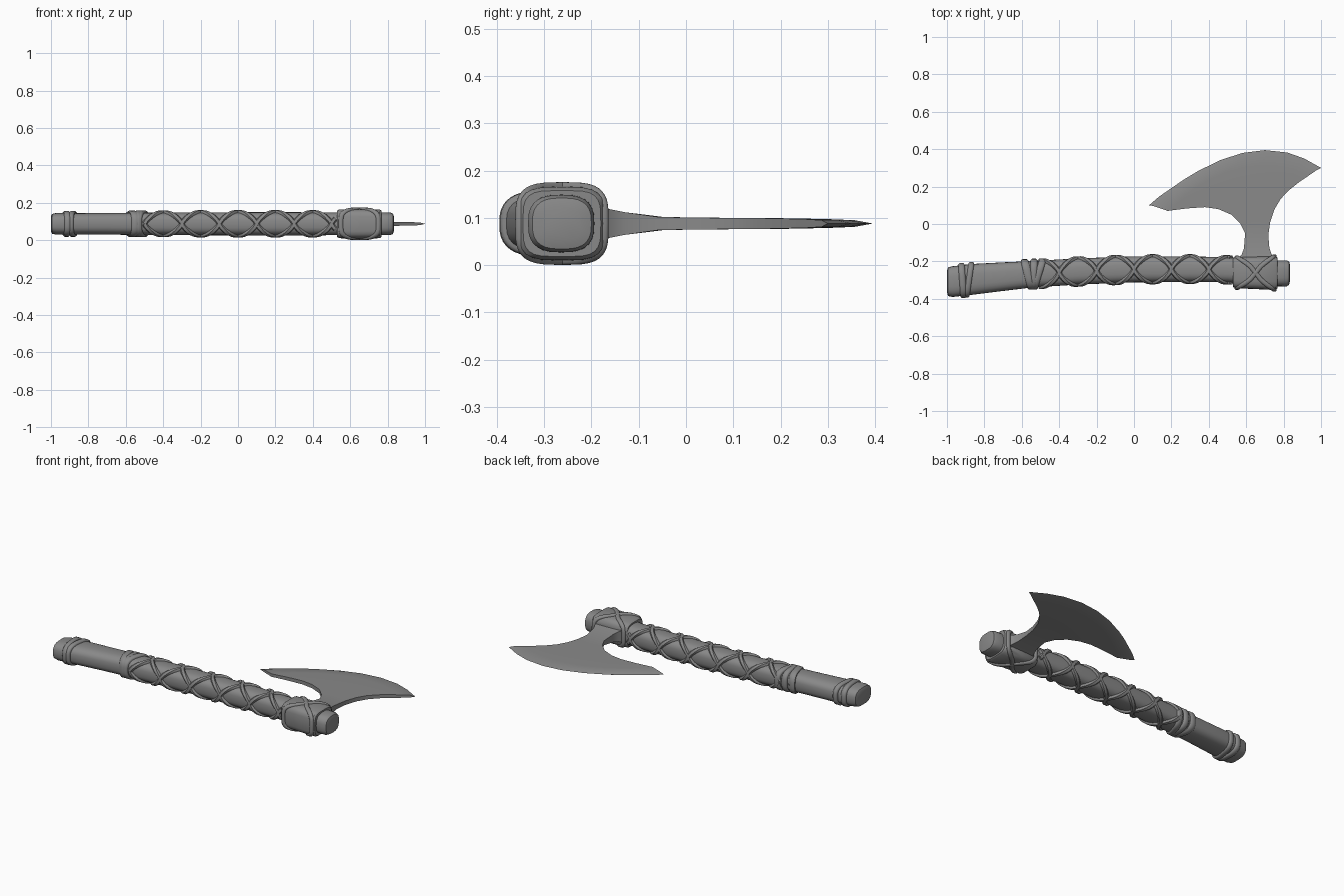
import bpy, bmesh, math
from mathutils import Vector

if "Cube" in bpy.data.objects:
    bpy.data.objects.remove(bpy.data.objects["Cube"])

ZC = 0.088
steel = bpy.data.materials.new("plain grey")
steel.diffuse_color = (0.25, 0.25, 0.25, 1)
steel.use_nodes = True
steel.node_tree.nodes["Principled BSDF"].inputs["Base Color"].default_value = steel.diffuse_color

# handle stations: x, y low, y high, half height
BODY = [(-1.0, -.365, -.25, .04), (-.994, -.385, -.232, .053), (-.97, -.39, -.226, .058),
        (-.87, -.379, -.214, .058), (-.7, -.358, -.205, .058), (-.55, -.34, -.198, .059),
        (-.3, -.324, -.184, .061), (0, -.312, -.173, .062), (.3, -.309, -.173, .062),
        (.5, -.312, -.178, .061), (.77, -.333, -.194, .061), (.815, -.334, -.194, .06),
        (.829, -.325, -.2, .054), (.834, -.305, -.22, .036)]
SOCKET = [(.53, -.336, -.185, .07), (.54, -.343, -.178, .077), (.65, -.348, -.174, .079),
          (.757, -.353, -.172, .077), (.767, -.345, -.18, .07)]


def surf(table, x, a, off=0.0, n=2.8):
    """Point on a rounded-square section of a lofted table."""
    x = min(max(x, table[0][0]), table[-1][0])
    for p, q in zip(table, table[1:]):
        if x <= q[0]:
            t = (x - p[0]) / (q[0] - p[0])
            lo, hi, hz = (p[i] + (q[i] - p[i]) * t for i in (1, 2, 3))
            break
    c, s = math.cos(a), math.sin(a)
    y = math.copysign(abs(c) ** (2 / n), c) * ((hi - lo) / 2 + off)
    z = math.copysign(abs(s) ** (2 / n), s) * (hz + off)
    return Vector((x, (lo + hi) / 2 + y, ZC + z))


def finish(name, bm, angle=40):
    bmesh.ops.recalc_face_normals(bm, faces=bm.faces)
    me = bpy.data.meshes.new(name)
    bm.to_mesh(me)
    bm.free()
    ob = bpy.data.objects.new(name, me)
    bpy.context.collection.objects.link(ob)
    me.materials.append(steel)
    bpy.ops.object.select_all(action='DESELECT')
    ob.select_set(True)
    bpy.context.view_layer.objects.active = ob
    bpy.ops.object.shade_smooth_by_angle(angle=math.radians(angle))


def bridge(bm, rings, closed):
    """Skin rings of vertices; cap the ends unless closed."""
    k = len(rings[0])
    pairs = list(zip(rings, rings[1:])) + ([(rings[-1], rings[0])] if closed else [])
    for r, q in pairs:
        for i in range(k):
            j = (i + 1) % k
            bm.faces.new((r[i], r[j], q[j], q[i]))
    if not closed:
        bm.faces.new(rings[0])
        bm.faces.new(rings[-1])


def loft(name, table, sides, n):
    bm = bmesh.new()
    rings = [[bm.verts.new(surf(table, st[0], 2 * math.pi * i / sides, 0, n))
              for i in range(sides)] for st in table]
    bridge(bm, rings, False)
    finish(name, bm)


def strap(name, table, path, count, closed, w, h, n=2.8):
    """Flat rounded band laid on the surface along path(t) -> (x, angle)."""
    bm = bmesh.new()
    pts = []
    for i in range(count):
        x, a = path(i / (count if closed else count - 1))
        p = surf(table, x, a, 0, n)
        nrm = (surf(table, x, a + .04, 0, n) - surf(table, x, a - .04, 0, n)).cross(Vector((1, 0, 0)))
        pts.append((p, -nrm.normalized() if nrm.dot(p - surf(table, x, a, -.02, n)) < 0 else nrm.normalized()))
    rings = []
    for i, (p, nrm) in enumerate(pts):
        nxt = pts[(i + 1) % count if closed else min(i + 1, count - 1)][0]
        prv = pts[i - 1 if closed or i else 0][0]
        side = (nxt - prv).cross(nrm).normalized()
        prof = [(-1, -.5), (-1, .4), (-.6, .95), (.6, .95), (1, .4), (1, -.5)]
        rings.append([bm.verts.new(p + side * w * u + nrm * h * v) for u, v in prof])
    bridge(bm, rings, closed)
    finish(name, bm, 50)


def band(name, table, x, slant, w, h, n=2.8):
    """Closed ring, leaning by slant from front to back."""
    strap(name, table, lambda t: (x + slant * math.copysign(abs(math.cos(2 * math.pi * t)) ** .7,
          math.cos(2 * math.pi * t)), 2 * math.pi * t), 40, True, w, h, n)


# handle and head socket
loft("handle", BODY, 28, 2.8)
loft("head_socket", SOCKET, 24, 4)

# criss-cross grip lacing: two strands each way
for k, (hand, start) in enumerate([(1, 0), (1, math.pi), (-1, 0), (-1, math.pi)]):
    strap("grip_lace_%d" % k, BODY,
          lambda t: (-.5 + 1.02 * t, start + hand * 2 * math.pi * 1.02 * t / .4),
          110, False, .013, .012)

# bands at the butt and at the start of the lacing
for k, (x, s, w) in enumerate([(-.917, -.006, .017), (-.882, .012, .015),
                               (-.567, -.018, .02), (-.51, .022, .018), (-.535, 0, .018)]):
    band("handle_band_%d" % k, BODY, x, s, w, .012)

# crossed straps over the socket
for s in (-1, 1):
    band("socket_strap_%d" % (s + 1), SOCKET, .65, s * .1, .012, .009, 4)

# blade: rows from neck to cutting edge, left and right outline with arch
LEFT = [(.55, -.19), (.575, -.165), (.588, -.13), (.594, -.05), (.57, .0), (.52, .05),
        (.45, .08), (.38, .09), (.28, .083), (.18, .07), (.105, .096)]
RIGHT = [(.76, -.19), (.737, -.165), (.724, -.13), (.718, -.06), (.728, .01), (.752, .08),
         (.785, .135), (.83, .182), (.88, .222), (.93, .256), (.975, .287)]
ARCH = [0, 0, 0, .005, .02, .04, .06, .08, .105, .13, .15]
HALF = [.036, .031, .024, .014, .0125, .012, .0115, .011, .01, .009, .007]
EDGE = [(.08, .10), (.135, .147), (.2, .192), (.27, .24), (.34, .282), (.46, .341), (.58, .38),
        (.7, .395), (.82, .382), (.91, .35), (1.0, .30)]
COLS = len(EDGE)
bm = bmesh.new()
sheets = []
for sgn in (1, -1):
    rows = []
    for (lx, ly), (rx, ry), arch, half in zip(LEFT, RIGHT, ARCH, HALF):
        row = []
        for c in range(COLS):
            t = (EDGE[c][0] - .08) / .92
            y = ly + (ry - ly) * t + arch * 4 * t * (1 - t)
            row.append(bm.verts.new((lx + (rx - lx) * t, y, ZC + sgn * half)))
        rows.append(row)
    sheets.append(rows)
edge = [bm.verts.new((x, y, ZC)) for x, y in EDGE]
for rows in sheets:
    rows.append(edge)
    for r, q in zip(rows, rows[1:]):
        for c in range(COLS - 1):
            bm.faces.new((r[c], r[c + 1], q[c + 1], q[c]))
top, bot = sheets
for c in (0, COLS - 1):  # side walls
    for i in range(len(LEFT) - 1):
        bm.faces.new((top[i][c], top[i + 1][c], bot[i + 1][c], bot[i][c]))
    bm.faces.new((top[-2][c], edge[c], bot[-2][c]))
bm.faces.new(top[0] + bot[0][::-1])
finish("blade", bm, 30)
